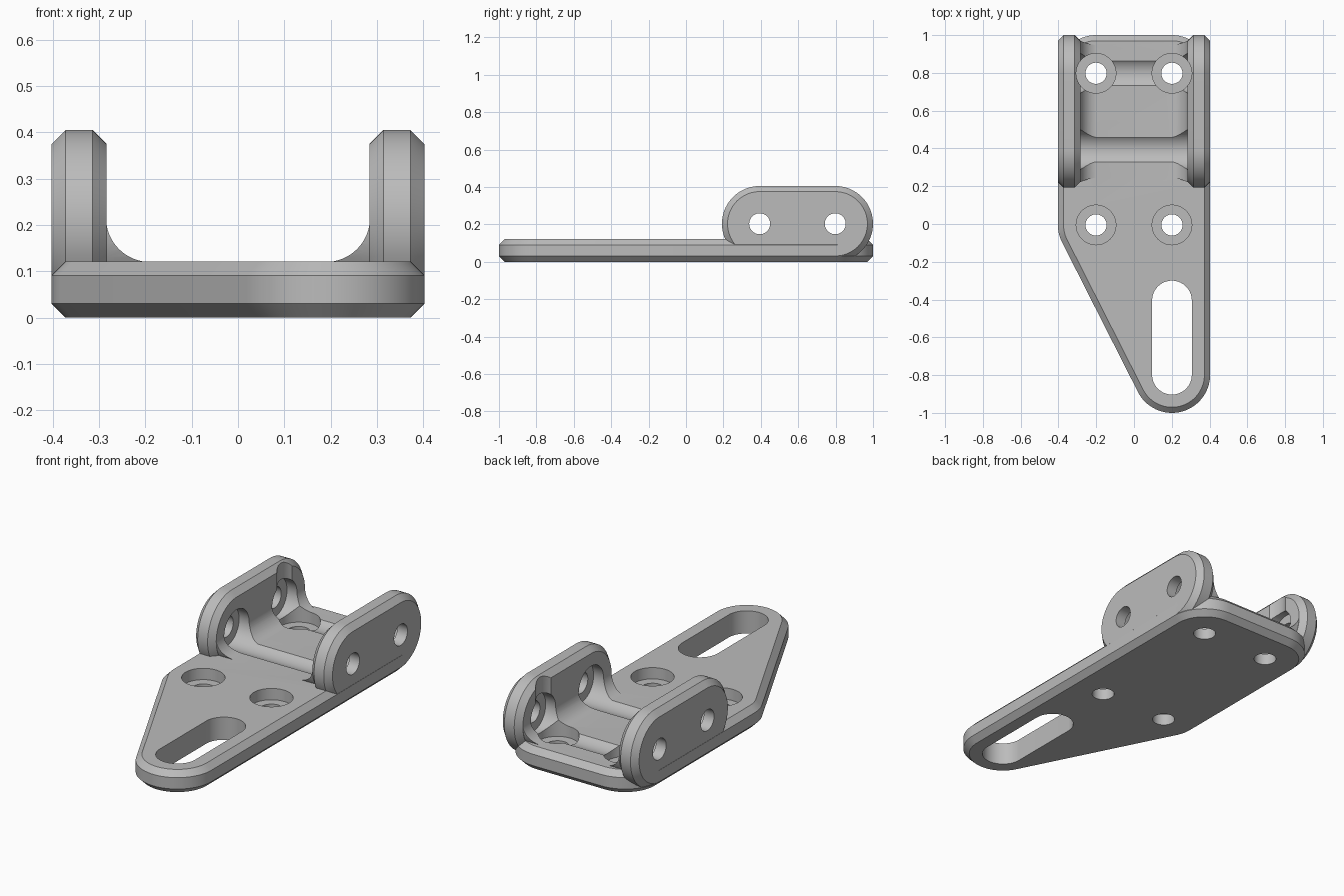
import bpy, bmesh
from math import cos, sin, tau, radians
from mathutils import Vector
from mathutils.geometry import convex_hull_2d

cube = bpy.data.objects.get("Cube")
if cube:
    bpy.data.objects.remove(cube, do_unlink=True)

steel = bpy.data.materials.new("plain grey")
steel.use_nodes = True
GREY = (0.5, 0.5, 0.5, 1)
steel.diffuse_color = GREY
steel.node_tree.nodes["Principled BSDF"].inputs["Base Color"].default_value = GREY

SEGMENTS = 72
R, BEVEL, THICK = 0.202, 0.03, 0.121     # corner radius, edge chamfer, sheet thickness
HOLE, BORE = 0.056, 0.105                # screw hole and counterbore radii
X, BACK, MID, FRONT, TIP = 0.201, 0.798, 0.394, -0.005, -0.798
WALL_OUT, WALL_IN = 0.4024, 0.284        # side wall faces, just inside the plate edge


def rounded_solid(name, centres, radius, start, end, axis="z", chamfer=0.0):
    """Outline wrapped around equal circles, extruded along an axis."""
    rays = [Vector((cos(tau * i / SEGMENTS), sin(tau * i / SEGMENTS)))
            for i in range(SEGMENTS)]
    spots = [(Vector(c), ray) for c in centres for ray in rays]
    outline = [spots[i] for i in convex_hull_2d([c + ray * radius for c, ray in spots])]
    levels = [(start, radius), (end, radius)]
    if chamfer:
        levels = [(start, radius - chamfer), (start + chamfer, radius),
                  (end - chamfer, radius), (end, radius - chamfer)]
    bm = bmesh.new()
    rings = []
    for w, r in levels:
        points = [c + ray * r for c, ray in outline]
        rings.append([bm.verts.new({"x": (w, u, v), "y": (u, w, v), "z": (u, v, w)}[axis])
                      for u, v in points])
    for low, high in zip(rings, rings[1:]):
        for i in range(len(low)):
            bm.faces.new((low[i - 1], low[i], high[i], high[i - 1]))
    bm.faces.new(rings[0])
    bm.faces.new(rings[-1])
    bmesh.ops.recalc_face_normals(bm, faces=bm.faces)
    mesh = bpy.data.meshes.new(name)
    bm.to_mesh(mesh)
    bm.free()
    mesh.materials.append(steel)
    obj = bpy.data.objects.new(name, mesh)
    bpy.context.collection.objects.link(obj)
    return obj


def combine(target, tool, operation):
    """Apply a boolean and discard the tool."""
    mod = target.modifiers.new("boolean", "BOOLEAN")
    mod.operation, mod.object, mod.solver = operation, tool, "EXACT"
    bpy.context.view_layer.objects.active = target
    bpy.ops.object.modifier_apply(modifier=mod.name)
    bpy.data.objects.remove(tool, do_unlink=True)


# Tapered base plate
bracket = rounded_solid("bracket", [(X, BACK), (-X, BACK), (-X, FRONT), (X, TIP)],
                        R, 0, THICK, chamfer=BEVEL)

# Upright side walls
wall_axes = [(MID, R + 0.0012), (BACK, R + 0.0012)]
for start, end in ((-WALL_OUT, -WALL_IN), (WALL_IN, WALL_OUT)):
    wall = rounded_solid("side_wall", wall_axes, R, start, end, "x", BEVEL)
    combine(bracket, wall, "UNION")

# Fillets between the walls and the plate
fillets = rounded_solid("fillets", wall_axes, R - BEVEL - 0.001, -0.31, 0.31, "x")
channel = rounded_solid("channel", [(s * 0.19, z) for s in (-1, 1) for z in (0.215, 0.8)],
                        0.095, -0.2, 1.3, "y")
combine(fillets, channel, "DIFFERENCE")
combine(bracket, fillets, "UNION")

# Long adjustment slot
slot = rounded_solid("slot", [(X, -0.405), (X, TIP)], BORE, -0.1, 0.3)
combine(bracket, slot, "DIFFERENCE")

# Counterbored holes through the plate
for x in (-X, X):
    for y in (FRONT, BACK):
        combine(bracket, rounded_solid("bore", [(x, y)], BORE, THICK / 2, 0.7), "DIFFERENCE")
        combine(bracket, rounded_solid("hole", [(x, y)], HOLE, -0.1, 0.2), "DIFFERENCE")

# Cross holes through the walls, counterbored from the inside
for centre in wall_axes:
    combine(bracket, rounded_solid("bore", [centre], BORE, -0.343, 0.343, "x"), "DIFFERENCE")
    combine(bracket, rounded_solid("hole", [centre], HOLE, -0.6, 0.6, "x"), "DIFFERENCE")

# Smooth curves with crisp edges
bpy.ops.object.select_all(action="DESELECT")
bracket.select_set(True)
bpy.context.view_layer.objects.active = bracket
bpy.ops.object.shade_smooth_by_angle(angle=radians(25))
